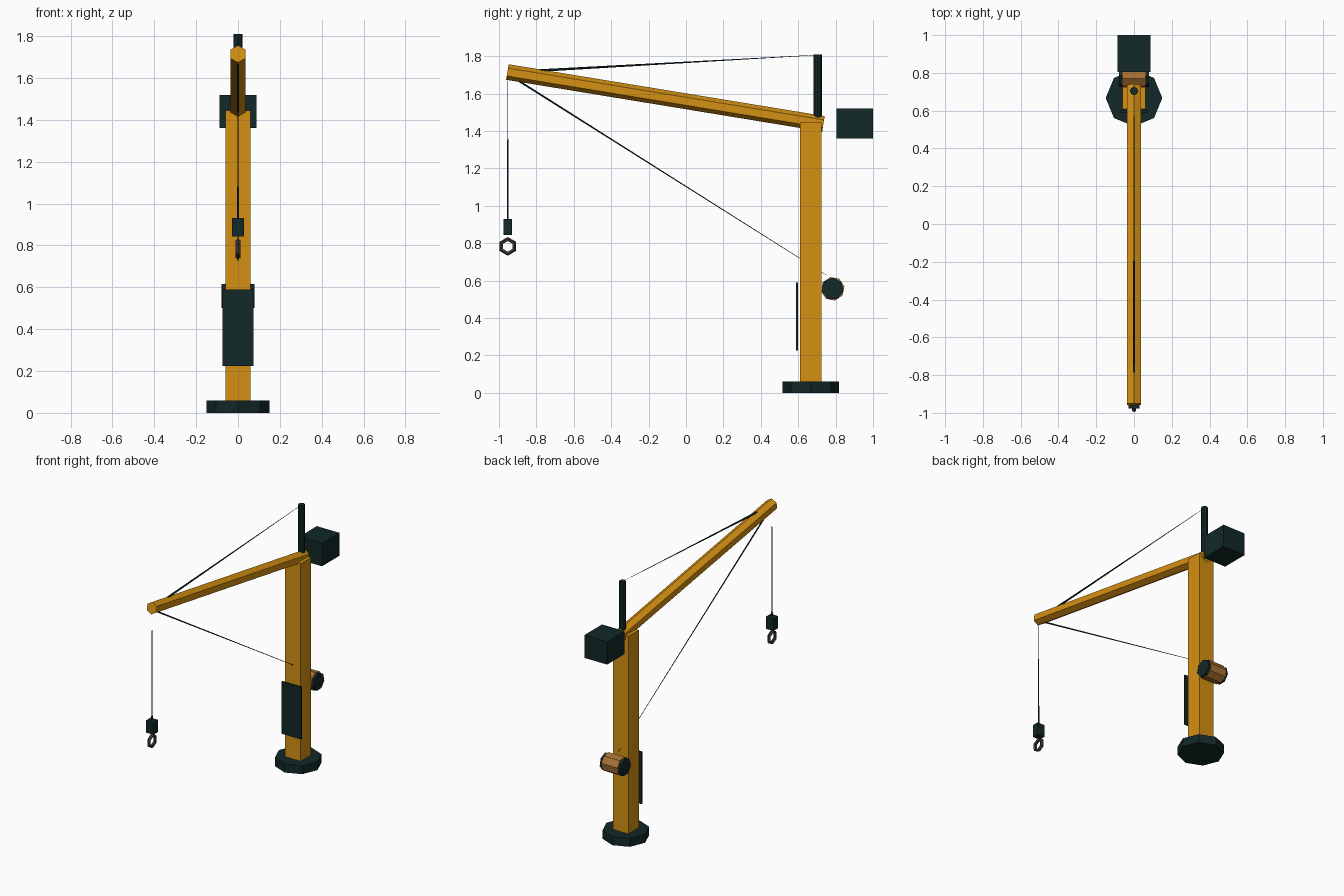
import bpy, math
from mathutils import Vector

if "Cube" in bpy.data.objects:
    bpy.data.objects.remove(bpy.data.objects["Cube"])


def material(name, rgb):
    m = bpy.data.materials.new(name)
    m.diffuse_color = (*rgb, 1)
    m.use_nodes = True
    m.node_tree.nodes["Principled BSDF"].inputs["Base Color"].default_value = m.diffuse_color
    return m


ORANGE = material("crane_orange", (0.66, 0.28, 0.006))
DARK = material("dark_teal", (0.006, 0.021, 0.021))
BROWN = material("drum_brown", (0.40, 0.17, 0.035))
STEEL = material("hook_steel", (0.05, 0.042, 0.038))


def finish(name, mat):
    ob = bpy.context.object
    ob.name = name
    ob.data.materials.clear()
    ob.data.materials.append(mat)
    return ob


def box(name, mat, lo, hi):
    lo, hi = Vector(lo), Vector(hi)
    bpy.ops.mesh.primitive_cube_add(size=1, location=(lo + hi) / 2)
    ob = finish(name, mat)
    ob.scale = hi - lo
    return ob


def rod(name, mat, a, b, r1, r2=None, sides=6, turn=0.0):
    """Flat-sided rod or tapered cone from a to b."""
    a, b = Vector(a), Vector(b)
    d = b - a
    bpy.ops.mesh.primitive_cone_add(vertices=sides, radius1=r1,
                                    radius2=r1 if r2 is None else r2,
                                    depth=d.length, location=(a + b) / 2)
    ob = finish(name, mat)
    ob.rotation_mode = 'QUATERNION'
    q = d.to_track_quat('Z', 'Y')
    ob.rotation_quaternion = q @ Vector((0, 0, 1)).rotation_difference(Vector((0, 0, 1)))
    for v in ob.data.vertices:          # spin the cross-section
        x, y = v.co.x, v.co.y
        v.co.x = x * math.cos(turn) - y * math.sin(turn)
        v.co.y = x * math.sin(turn) + y * math.cos(turn)
    return ob


MY = 0.667   # mast centre
HY = -0.953  # hook line

# base, mast and mast-top post
rod("base", DARK, (0, MY, 0), (0, MY, 0.06), 0.15, sides=8)
box("mast", ORANGE, (-0.06, MY - 0.058, 0.06), (0.06, MY + 0.058, 1.445))
rod("top_post", DARK, (0, 0.704, 1.42), (0, 0.704, 1.81), 0.022, sides=8)

# boom, rising towards the front
rod("boom", ORANGE, (0, 0.735, 1.438), (0, -0.955, 1.715), 0.042)

# counterweight
box("counterweight", DARK, (-0.088, 0.805, 1.36), (0.088, 1.0, 1.52))

# front panel on the mast
box("front_panel", DARK, (-0.075, 0.589, 0.225), (0.075, 0.600, 0.59))

# winch drum with end caps
WY, WZ = 0.784, 0.556
rod("winch_drum", BROWN, (-0.062, WY, WZ), (0.062, WY, WZ), 0.064, sides=8, turn=0.2)
for s, side in ((-1, "left"), (1, "right")):
    rod("winch_cap_" + side, DARK, (s * 0.06, WY, WZ), (s * 0.08, WY, WZ), 0.06, sides=7)

# tapered cables
rod("upper_cable", DARK, (0, -0.80, 1.722), (0, 0.70, 1.806), 0.007, 0.001)
rod("lower_cable", DARK, (0, -0.89, 1.665), (0, 0.75, 0.63), 0.005, 0.001)
rod("hoist_cable", DARK, (0, HY, 0.92), (0, HY, 1.67), 0.005, 0.001)

# hook block and ring
box("hook_block", DARK, (-0.028, HY - 0.024, 0.843), (0.028, HY + 0.024, 0.93))
bpy.ops.mesh.primitive_torus_add(major_segments=6, minor_segments=5,
                                 major_radius=0.038, minor_radius=0.012,
                                 location=(0, HY, 0.783),
                                 rotation=(0, math.pi / 2, 0))
finish("hook_ring", STEEL)
